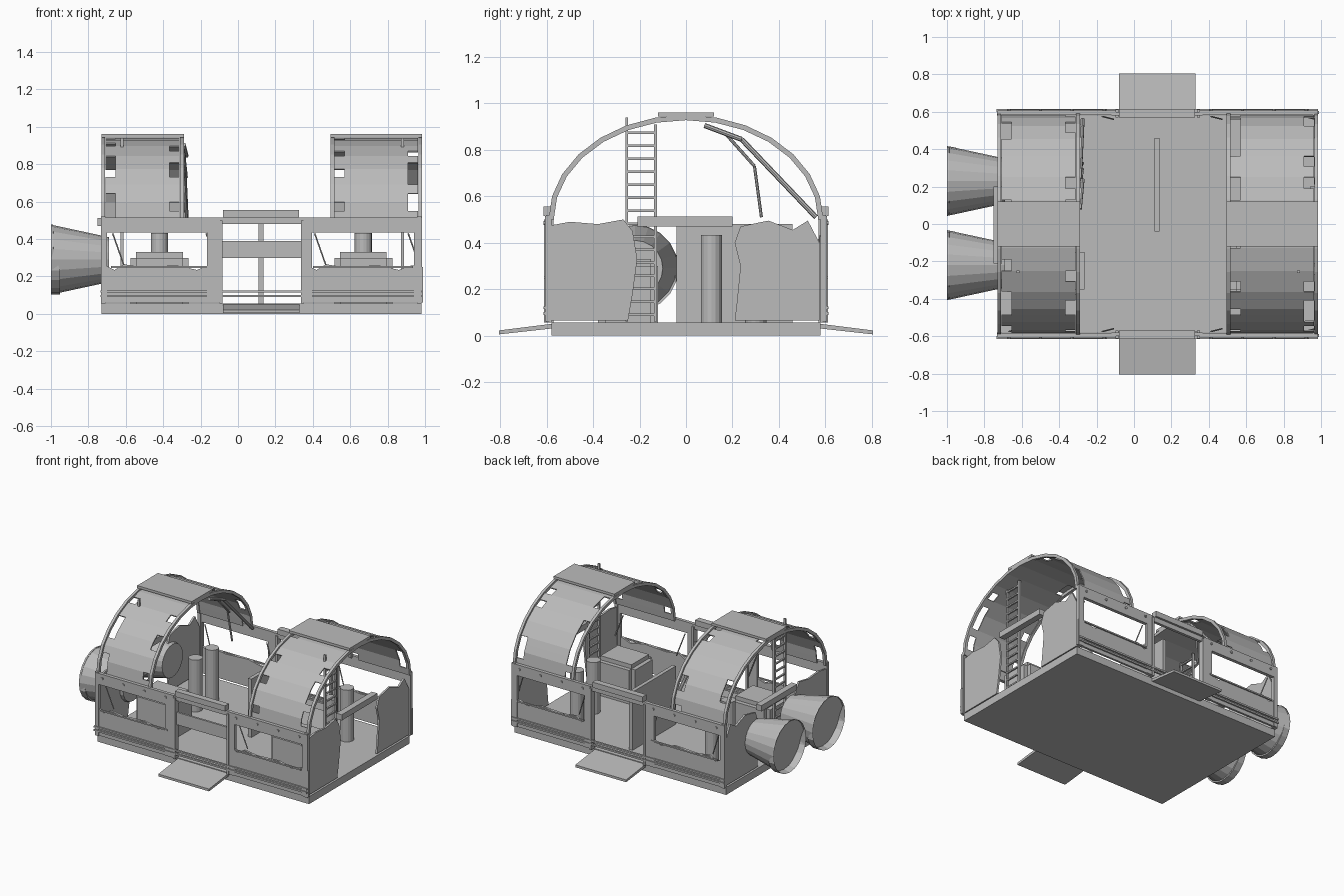
import bpy, bmesh, math, random
from mathutils import Vector

random.seed(4)
old = bpy.data.objects.get("Cube")
if old:
    bpy.data.objects.remove(old, do_unlink=True)

grey = bpy.data.materials.new("hull_grey")
grey.use_nodes = True
tone = (0.5, 0.5, 0.5, 1)
grey.diffuse_color = tone
grey.node_tree.nodes["Principled BSDF"].inputs["Base Color"].default_value = tone


def finish(name, bm):
    bmesh.ops.recalc_face_normals(bm, faces=bm.faces)
    me = bpy.data.meshes.new(name)
    bm.to_mesh(me)
    bm.free()
    me.materials.append(grey)
    ob = bpy.data.objects.new(name, me)
    bpy.context.collection.objects.link(ob)
    return ob


def box(name, x, y, z, bevel=0):
    bm = bmesh.new()
    bmesh.ops.create_cube(bm, size=1)
    for v in bm.verts:
        for i, (a, b) in enumerate((x, y, z)):
            v.co[i] = a if v.co[i] < 0 else b
    if bevel:
        top = [e for e in bm.edges if sum(v.co.z for v in e.verts) > z[0] + z[1]]
        bmesh.ops.bevel(bm, geom=top, offset=bevel, segments=2, affect='EDGES')
    return finish(name, bm)


def prism(name, pts, axis, a, b):
    """Extrude a 2D outline along the x or y axis from a to b."""
    def place(u, w, t):
        return (t, u, w) if axis == 'x' else (u, t, w)
    bm = bmesh.new()
    f = bm.faces.new([bm.verts.new(place(u, w, a)) for u, w in pts])
    geo = bmesh.ops.extrude_face_region(bm, geom=[f])['geom']
    step = Vector(place(0, 0, b - a))
    bmesh.ops.translate(bm, vec=step, verts=[g for g in geo if isinstance(g, bmesh.types.BMVert)])
    return finish(name, bm)


def rod(name, p, q, r, r2=None, sides=8):
    p, q = Vector(p), Vector(q)
    bm = bmesh.new()
    bmesh.ops.create_cone(bm, cap_ends=True, segments=sides, radius1=r,
                          radius2=r if r2 is None else r2, depth=(q - p).length)
    rot = (q - p).to_track_quat('Z', 'Y')
    for v in bm.verts:
        v.co = rot @ v.co + (p + q) / 2
    return bm if name is None else finish(name, bm)


def arc(a, h, n=14):
    return [(-a * math.cos(math.pi * i / n), 0.5 + h * math.sin(math.pi * i / n))
            for i in range(n + 1)]


# Deck, ramps and the upright divider
box("deck", (-0.73, 0.98), (-0.58, 0.58), (0, 0.055))
for s, side in ((-1, "front"), (1, "back")):
    prism(side + "_ramp", [(s * 0.58, 0.05), (s * 0.805, 0.022), (s * 0.805, 0.005),
                           (s * 0.58, 0.03)], 'x', -0.08, 0.33)
box("divider_panel", (0.11, 0.137), (-0.04, 0.46), (0.055, 0.48))
box("door_crossbar", (-0.085, 0.345), (-0.59, -0.575), (0.3, 0.39))

# Long side walls with open windows and torn lower sheets
torn = [(0, 0.06), (0.64, 0.06), (0.64, 0.25), (0.58, 0.26), (0.51, 0.235), (0.4, 0.26),
        (0.22, 0.25), (0.12, 0.265), (0.07, 0.235), (0, 0.27)]
for s, side in ((-1, "front"), (1, "back")):
    def span(a, b):
        return tuple(sorted((s * a, s * b)))
    outer = span(0.583, 0.607)
    for x0, left, right in ((-0.73, 0.03, 0.07), (0.35, 0.045, 0.045)):
        x1 = x0 + 0.635
        box(side + "_wall_header", (x0, x1), outer, (0.435, 0.515))
        box(side + "_wall_post", (x0, x0 + left), outer, (0.06, 0.435))
        box(side + "_wall_post", (x1 - right, x1), outer, (0.06, 0.435))
        prism(side + "_torn_sheet", [(x0 + u, w) for u, w in torn], 'y', s * 0.588, s * 0.603)
        box(side + "_window_sill", (x0 + 0.05, x1 - 0.05), span(0.6, 0.612), (0.245, 0.255))
        for k in range(4):
            bx = x0 + 0.06 + k * 0.17
            rod(side + "_bolt", (bx, s * 0.6, 0.485), (bx, s * 0.614, 0.485), 0.009)
        # Loose cables inside the window
        for dx in (0.06, 0.56):
            rod(side + "_cable", (x0 + dx, s * 0.575, 0.43), (x0 + dx + 0.06, s * 0.56, 0.26), 0.004)
    for z in (0.095, 0.12):
        box(side + "_rail", (-0.735, 0.985), span(0.6, 0.614), (z - 0.006, z + 0.006))
    for x in (-0.09, 0.345):
        box(side + "_door_post", (x - 0.008, x + 0.008), span(0.57, 0.612), (0.055, 0.5))
    box(side + "_door_header", (-0.12, 0.365), span(0.58, 0.6), (0.48, 0.515))
    box(side + "_door_lintel", (-0.08, 0.325), span(0.57, 0.615), (0.515, 0.555))

# Torn end sheets and lintels
sheet_a = [(-0.58, 0.065), (-0.58, 0.475), (-0.5, 0.49), (-0.38, 0.48), (-0.27, 0.5),
           (-0.23, 0.45), (-0.21, 0.33), (-0.23, 0.18), (-0.25, 0.065)]
sheet_b = [(0.21, 0.065), (0.22, 0.15), (0.235, 0.3), (0.21, 0.4), (0.235, 0.47), (0.355, 0.495),
           (0.46, 0.455), (0.525, 0.495), (0.575, 0.4), (0.575, 0.065)]
for x, end in ((-0.72, "right"), (0.97, "left")):
    for pts in (sheet_a, sheet_b):
        prism(end + "_end_sheet", pts, 'x', x - 0.007, x + 0.007)
    box(end + "_end_lintel", (x - 0.03, x + 0.015), (-0.21, 0.2), (0.47, 0.512))
    for s in (-1, 1):
        box(end + "_corner_post", (x - 0.012, x + 0.012), (s * 0.592 - 0.012, s * 0.592 + 0.012), (0.055, 0.52))


# Vaulted roofs: hoops, ragged skin and ridge plate
def vault(x0, x1):
    for x in (x0, x1):
        prism("roof_hoop", arc(0.592, 0.45) + arc(0.57, 0.428)[::-1], 'x', x - 0.01, x + 0.01)
    pts = arc(0.578, 0.436)
    bm = bmesh.new()
    cuts = (x0 + 0.012, x0 + 0.065, x1 - 0.065, x1 - 0.012)
    for (ya, za), (yb, zb) in zip(pts, pts[1:]):
        for col in range(3):
            for h in (0, 0.5):
                if col != 1 and random.random() < 0.33:
                    continue
                ends = [(ya + (yb - ya) * t, za + (zb - za) * t) for t in (h, h + 0.5)]
                c, d = cuts[col], cuts[col + 1]
                bm.faces.new([bm.verts.new(p) for p in (
                    (c, *ends[0]), (d, *ends[0]), (d, *ends[1]), (c, *ends[1]))])
    bmesh.ops.remove_doubles(bm, verts=bm.verts, dist=0.0005)
    skin = finish("roof_skin", bm)
    mod = skin.modifiers.new("thickness", 'SOLIDIFY')
    mod.thickness = 0.008
    mod.offset = 0
    box("ridge_plate", (x0 - 0.01, x1 + 0.01), (-0.12, 0.12), (0.944, 0.962))


vault(-0.72, -0.3)
vault(0.505, 0.975)

# Broken struts hanging from the roof
for path, r in (([(0.08, 0.905), (0.24, 0.845), (0.56, 0.51)], 0.011),
                ([(0.17, 0.87), (0.295, 0.73), (0.325, 0.51)], 0.007)):
    for (ya, za), (yb, zb) in zip(path, path[1:]):
        rod("hanging_strut", (-0.29, ya, za), (-0.275, yb, zb), r)

# Furniture in each bay: seat block, two canisters and a ladder
for bay, lx in ((-0.42, -0.62), (0.67, 0.88)):
    box("seat_block", (bay - 0.155, bay + 0.155), (-0.38, -0.12), (0.055, 0.33), 0.03)
    for y in (0.11, 0.3):
        rod("canister", (bay, y, 0.055), (bay, y, 0.433), 0.046, sides=16)
    for y, top in ((-0.255, 0.94), (-0.132, 0.91)):
        box("ladder_rail", (lx - 0.008, lx + 0.008), (y - 0.006, y + 0.006), (0.06, top))
    for k in range(15):
        z = 0.09 + k * 0.056
        box("ladder_rung", (lx - 0.006, lx + 0.006), (-0.255, -0.132), (z - 0.005, z + 0.005))

# Engine nozzles with a recessed mouth
for y in (-0.22, 0.23):
    bm = rod(None, (-0.69, y, 0.29), (-1, y, 0.29), 0.12, 0.187, 20)
    bm.faces.ensure_lookup_table()
    mouth = min(bm.faces, key=lambda f: f.calc_center_median().x)
    bmesh.ops.inset_region(bm, faces=[mouth], thickness=0.018)
    bmesh.ops.translate(bm, vec=(0.03, 0, 0), verts=mouth.verts)
    finish("engine_nozzle", bm)
